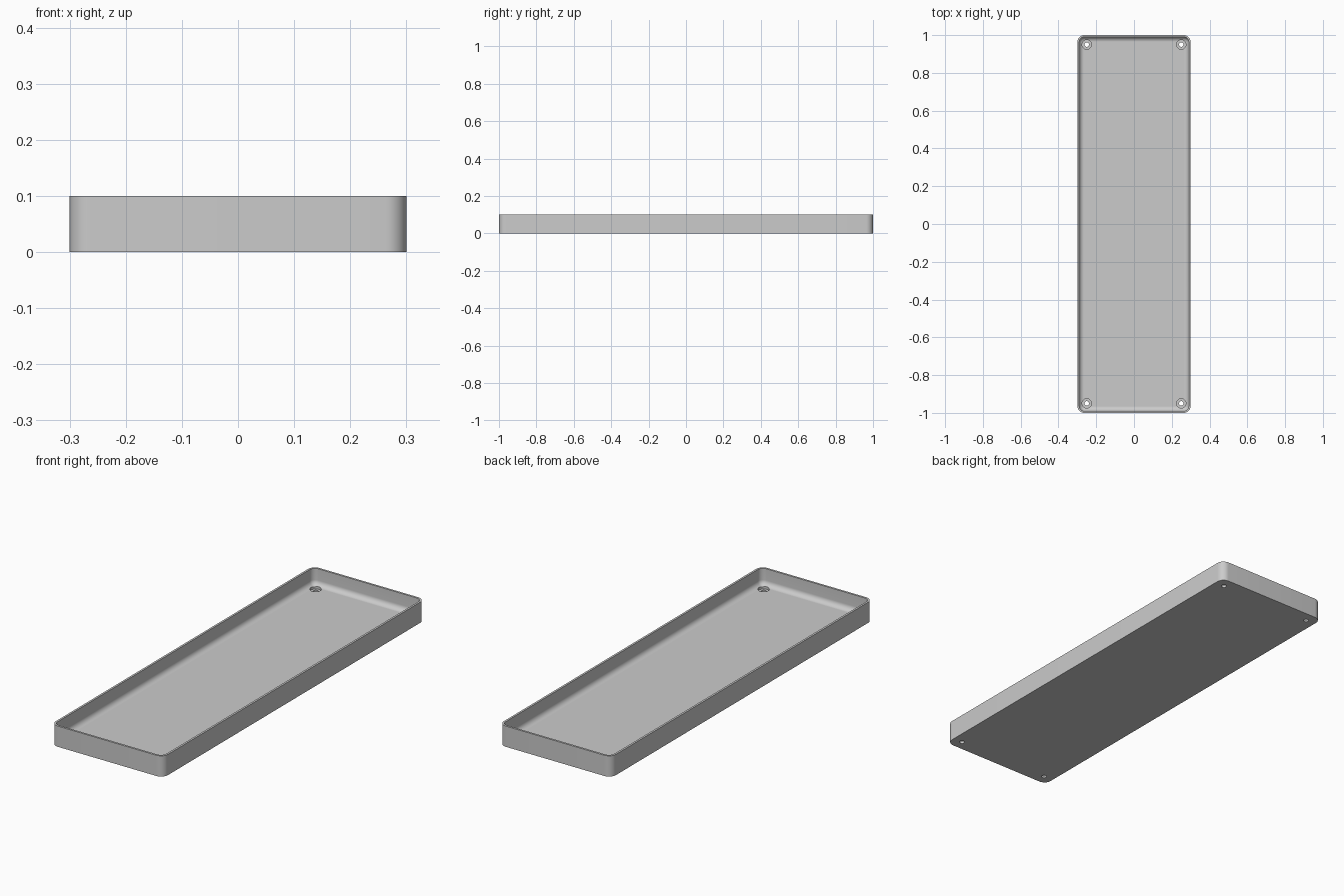
import bpy, bmesh, math

cube = bpy.data.objects.get("Cube")
if cube:
    bpy.data.objects.remove(cube)

HALF_X, HALF_Y, HEIGHT = 0.3, 1.0, 0.1
CORNER, WALL, FLOOR, FILLET = 0.037, 0.01, 0.02, 0.025
HOLE_X, HOLE_Y = 0.25, 0.95
SEG = 10

grey = bpy.data.materials.new("plain grey")
grey.use_nodes = True
colour = (0.6, 0.6, 0.6, 1)
grey.diffuse_color = colour
grey.node_tree.nodes["Principled BSDF"].inputs["Base Color"].default_value = colour


def rounded_ring(inset, z):
    """Rounded rectangle, moved inwards by inset."""
    r = CORNER - inset
    pts = []
    for k, (sx, sy) in enumerate([(1, 1), (-1, 1), (-1, -1), (1, -1)]):
        for i in range(SEG + 1):
            a = math.pi / 2 * (k + i / SEG)
            pts.append((sx * (HALF_X - CORNER) + r * math.cos(a),
                        sy * (HALF_Y - CORNER) + r * math.sin(a), z))
    return pts


def round_ring(x, y, r, z, n=32):
    return [(x + r * math.cos(math.tau * i / n), y + r * math.sin(math.tau * i / n), z)
            for i in range(n)]


def loft(name, stacks):
    """Closed solids, each skinned through a stack of rings."""
    bm = bmesh.new()
    for rings in stacks:
        loops = [[bm.verts.new(p) for p in ring] for ring in rings]
        n = len(loops[0])
        for a, b in zip(loops, loops[1:]):
            for i in range(n):
                j = (i + 1) % n
                bm.faces.new((a[i], a[j], b[j], b[i]))
        bm.faces.new(loops[0][::-1])
        bm.faces.new(loops[-1])
    bmesh.ops.recalc_face_normals(bm, faces=bm.faces)
    mesh = bpy.data.meshes.new(name)
    bm.to_mesh(mesh)
    bm.free()
    mesh.materials.append(grey)
    obj = bpy.data.objects.new(name, mesh)
    bpy.context.collection.objects.link(obj)
    return obj


# Tray: outer wall, rim, inner wall, then a fillet down to the floor
profile = [(0, 0), (0, HEIGHT), (WALL, HEIGHT)]
for i in range(SEG + 1):
    a = math.pi / 2 * i / SEG
    profile.append((WALL + FILLET * (1 - math.cos(a)), FLOOR + FILLET * (1 - math.sin(a))))
tray = loft("tray", [[rounded_ring(d, z) for d, z in profile]])

# Stepped screw holes in the four corners
steps = [(0.012, -0.02), (0.012, 0.01), (0.025, 0.01), (0.025, 0.06)]
cutter = loft("screw_hole_cutter",
              [[round_ring(sx * HOLE_X, sy * HOLE_Y, r, z) for r, z in steps]
               for sx in (-1, 1) for sy in (-1, 1)])
cutter.hide_render = True

cut = tray.modifiers.new("screw_holes", "BOOLEAN")
cut.operation = "DIFFERENCE"
cut.solver = "EXACT"
cut.object = cutter
bpy.context.view_layer.objects.active = tray
tray.select_set(True)
bpy.ops.object.modifier_apply(modifier=cut.name)
bpy.data.objects.remove(cutter)

bpy.ops.object.shade_smooth_by_angle(angle=math.radians(30))
